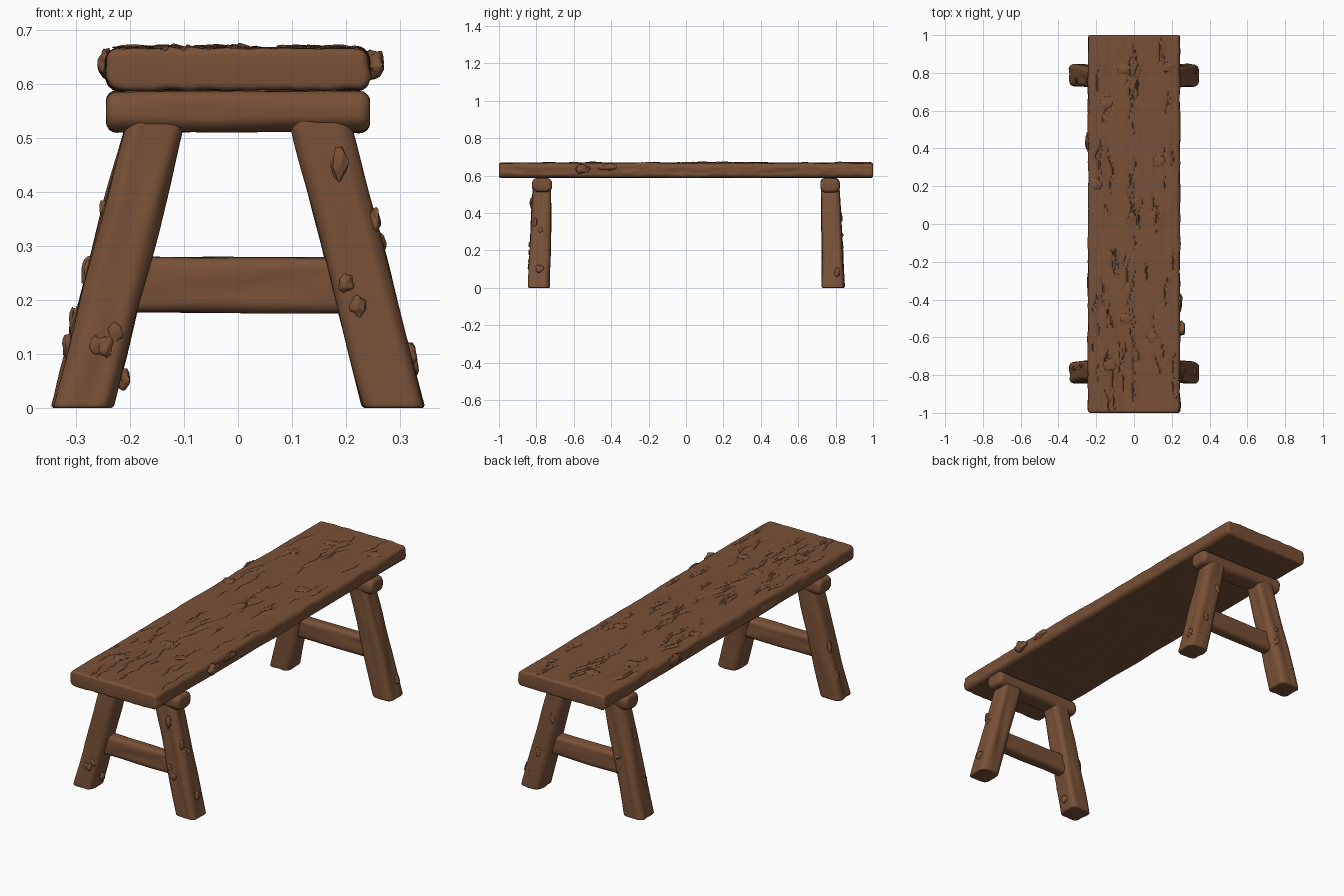
import bpy, bmesh, math, random
from mathutils import Vector, noise

if "Cube" in bpy.data.objects:
    bpy.data.objects.remove(bpy.data.objects["Cube"])

random.seed(7)
wood = bpy.data.materials.new("brown_wood")
wood.diffuse_color = (0.19, 0.082, 0.038, 1)
wood.use_nodes = True
wood.node_tree.nodes["Principled BSDF"].inputs["Base Color"].default_value = wood.diffuse_color
X, Y, Z = Vector((1, 0, 0)), Vector((0, 1, 0)), Vector((0, 0, 1))


def section(w, d, r, n):
    """n evenly spaced (point, outward normal) pairs round a rounded rectangle."""
    a, b = w / 2 - r, d / 2 - r
    arc = r * math.pi / 2
    sides = [2 * b, 2 * a, 2 * b, 2 * a]
    corners = [(a, b), (-a, b), (-a, -b), (a, -b)]
    total = sum(sides) + 4 * arc
    out = []
    for i in range(n):
        s, k = total * i / n, 0
        while k < 3 and s > sides[k] + arc:
            s -= sides[k] + arc
            k += 1
        cx, cy = corners[k]
        ang = k * math.pi / 2
        if s < sides[k]:
            nx, ny = math.cos(ang), math.sin(ang)
            back = sides[k] - s
            out.append((cx + r * nx + ny * back, cy + r * ny - nx * back, nx, ny))
        else:
            ang += (s - sides[k]) / r
            nx, ny = math.cos(ang), math.sin(ang)
            out.append((cx + r * nx, cy + r * ny, nx, ny))
    return out


def finish(bm, name, angle=50):
    bmesh.ops.recalc_face_normals(bm, faces=bm.faces)
    me = bpy.data.meshes.new(name)
    bm.to_mesh(me)
    bm.free()
    ob = bpy.data.objects.new(name, me)
    bpy.context.collection.objects.link(ob)
    me.materials.append(wood)
    bpy.ops.object.select_all(action='DESELECT')
    ob.select_set(True)
    bpy.context.view_layer.objects.active = ob
    bpy.ops.object.shade_smooth_by_angle(angle=math.radians(angle))
    return ob


def timber(name, p0, p1, u, v, size0, size1, r, n, rings, edge, rough, carve=None):
    """Roughly hewn beam lofted from p0 to p1, with rounded ends."""
    p0, p1 = Vector(p0), Vector(p1)
    length = (p1 - p0).length
    axis = (p1 - p0) / length
    ends = [edge * (1 - math.cos(math.pi / 2 * i / 4)) for i in range(5)]
    body = [edge + (length - 2 * edge) * i / rings for i in range(1, rings)]
    bm = bmesh.new()
    loops = []
    for t in ends + body + [length - e for e in reversed(ends)]:
        f, q = t / length, min(t, length - t)
        ins = edge - math.sqrt(max(0, edge ** 2 - (edge - q) ** 2)) if q < edge else 0
        w, d = [a + (b - a) * f - 2 * ins for a, b in zip(size0, size1)]
        loop = []
        for cx, cy, nx, ny in section(w, d, max(r - ins, 0.006), n):
            co = p0 + axis * t + u * cx + v * cy
            # long grain plus broad hewing marks
            grain = Vector((cx * 28, cy * 28, t * 5)) + p0 * 9
            h = rough * (noise.noise(grain) + 0.7 * noise.noise(grain * 0.4))
            if carve:
                h += carve(cx, cy, t - length / 2, ny)
            loop.append(bm.verts.new(co + (u * nx + v * ny) * h))
        loops.append(loop)
    for la, lb in zip(loops, loops[1:]):
        for i in range(n):
            j = (i + 1) % n
            bm.faces.new((la[i], la[j], lb[j], lb[i]))
    bm.faces.new(loops[0][::-1])
    bm.faces.new(loops[-1])
    return finish(bm, name)


# Cracks along the plank: centre, half length, slant and lip height
cracks = [(random.uniform(-0.22, 0.22), random.uniform(-0.95, 0.95),
           random.uniform(0.04, 0.13), random.uniform(-0.22, 0.22),
           random.uniform(0.002, 0.007)) for _ in range(60)]
# A long broken crack down the middle
cracks += [(0.0, -0.9 + 0.2 * i, 0.07, 0.03, 0.002) for i in range(10)]


def plank_carve(x, z, y, nz):
    side = 1 - abs(nz)
    h = side * 0.006 * noise.noise(Vector((z * 30, y * 14, 3)))
    if nz < -0.2:
        return 0.0
    for cx, cy, half, slant, lip in cracks:
        s = (y - cy) / half
        if nz > 0.4 and abs(s) < 1:
            dx = x - cx - slant * (y - cy) - 0.006 * math.sin(y * 45 + cx * 90)
            fade = 1 - s * s
            if abs(dx) < 0.006:
                h -= 0.009 * fade * (1 - abs(dx) / 0.006)
            elif 0 < dx < 0.035:
                h += lip * fade * (1 - dx / 0.035)
    return max(-0.012, min(h, 0.009))


# Seat plank
timber("seat_plank", (0, -1, 0.628), (0, 1, 0.628), X, Z, (0.486, 0.078),
       (0.486, 0.078), 0.022, 170, 300, 0.012, 0.003, plank_carve)


def knot(name, loc, scale, seed):
    bm = bmesh.new()
    bmesh.ops.create_icosphere(bm, subdivisions=3, radius=1)
    for vert in bm.verts:
        k = 1 + 0.45 * noise.noise(vert.co * 1.6 + Vector((seed, 0, 0)))
        vert.co = Vector(loc) + Vector([c * s * k for c, s in zip(vert.co, scale)])
    finish(bm, name)


# Two trestles
for s, end in ((-1, "front"), (1, "back")):
    timber(end + "_crossbar", (-0.245, s * 0.77, 0.549), (0.245, s * 0.77, 0.549),
           Y, Z, (0.104, 0.076), (0.104, 0.076), 0.03, 48, 50, 0.02, 0.004)
    timber(end + "_rung", (-0.23, s * 0.775, 0.228), (0.23, s * 0.775, 0.228),
           Y, Z, (0.065, 0.103), (0.065, 0.103), 0.022, 44, 50, 0.008, 0.004)
    for m, side in ((-1, "left"), (1, "right")):
        timber(f"{end}_{side}_leg", (m * 0.289, s * 0.787, 0), (m * 0.149, s * 0.77, 0.54),
               X, Y, (0.112, 0.118), (0.108, 0.098), 0.028, 56, 70, 0.007, 0.005)
        # Bark lumps on the leg faces
        for i in range(5):
            z = random.uniform(0.05, 0.46)
            cx, cy = m * (0.289 - 0.26 * z), s * (0.787 - 0.03 * z)
            if i % 2:
                loc = (cx + m * 0.053, cy + random.uniform(-0.03, 0.03), z)
                size = (0.011, 0.014, random.uniform(0.015, 0.035))
            else:
                loc = (cx + random.uniform(-0.03, 0.03), cy + s * 0.052, z)
                size = (0.014, 0.009, random.uniform(0.012, 0.028))
            knot(f"{end}_{side}_leg_bark_{i}", loc, size, i + 7 * m + 3 * s)

# Larger knots
for i, (loc, size) in enumerate([
        ((0.25, -0.555, 0.637), (0.026, 0.035, 0.024)),
        ((0.242, -0.41, 0.645), (0.012, 0.05, 0.018)),
        ((-0.246, 0.44, 0.637), (0.012, 0.05, 0.028)),
        ((0.316, -0.785, 0.1), (0.015, 0.02, 0.024)),
        ((-0.213, -0.78, 0.055), (0.012, 0.018, 0.018))]):
    knot(f"knot_{i}", loc, size, i * 5.3)

# Flat bark chips on the seat
for i, (x, y) in enumerate([(-0.14, 0.64), (-0.2, 0.21), (-0.04, -0.5), (0.13, 0.33),
                            (0.1, -0.6), (-0.13, -0.75), (0.18, 0.83), (-0.05, 0.82)]):
    knot(f"bark_chip_{i}", (x, y, 0.666), (0.035, 0.03, 0.007), i * 3.1)
